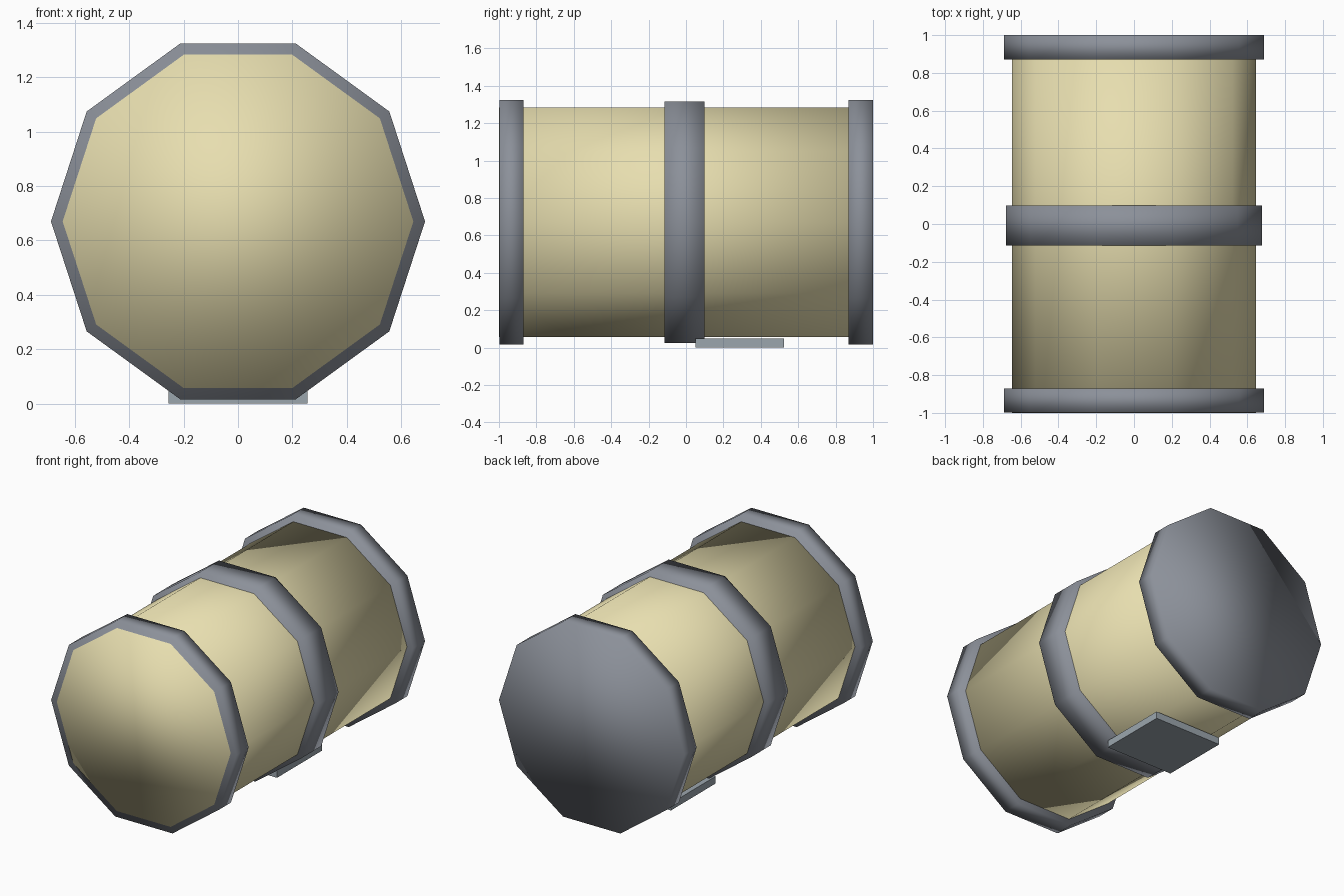
import bpy, bmesh
from math import cos, sin, tau

if "Cube" in bpy.data.objects:
    bpy.data.objects.remove(bpy.data.objects["Cube"])

SIDES, AXIS_Z = 10, 0.67


def material(name, rgb):
    m = bpy.data.materials.new(name)
    m.diffuse_color = (*rgb, 1)
    m.use_nodes = True
    m.node_tree.nodes["Principled BSDF"].inputs["Base Color"].default_value = m.diffuse_color
    return m


yellow = material("yellow_shell", (0.80, 0.73, 0.43))
dark = material("dark_band", (0.26, 0.28, 0.32))
slate = material("slate_plate", (0.33, 0.38, 0.42))


def add_object(name, bm, mat, smooth):
    bmesh.ops.recalc_face_normals(bm, faces=bm.faces)
    for f in bm.faces:
        f.smooth = smooth
    mesh = bpy.data.meshes.new(name)
    bm.to_mesh(mesh)
    bm.free()
    mesh.materials.append(mat)
    bpy.context.collection.objects.link(bpy.data.objects.new(name, mesh))


def drum(name, radius, y0, y1, mat):
    """Closed ten-sided prism lying along y, with a corner at each side."""
    bm = bmesh.new()
    rings = [[bm.verts.new((radius * cos(tau * i / SIDES), y,
                            AXIS_Z + radius * sin(tau * i / SIDES)))
              for i in range(SIDES)] for y in (y0, y1)]
    for ring in rings:
        bm.faces.new(ring)
    a, b = rings
    for i in range(SIDES):
        j = (i + 1) % SIDES
        bm.faces.new((a[i], a[j], b[j], b[i]))
    add_object(name, bm, mat, True)


# Barrel: its front face shows inside the front band
drum("barrel", 0.645, -1.0, 0.97, yellow)

# Bands around the barrel; the rear one is a closed cap
drum("front_band", 0.688, -0.998, -0.87, dark)
drum("middle_band", 0.678, -0.115, 0.098, dark)
drum("rear_cap", 0.688, 0.87, 1.0, dark)

# Flat plate underneath
bm = bmesh.new()
bmesh.ops.create_cube(bm, size=1)
for v in bm.verts:
    v.co = (v.co.x * 0.51, v.co.y * 0.475 + 0.287, v.co.z * 0.048 + 0.024)
add_object("base_plate", bm, slate, False)
